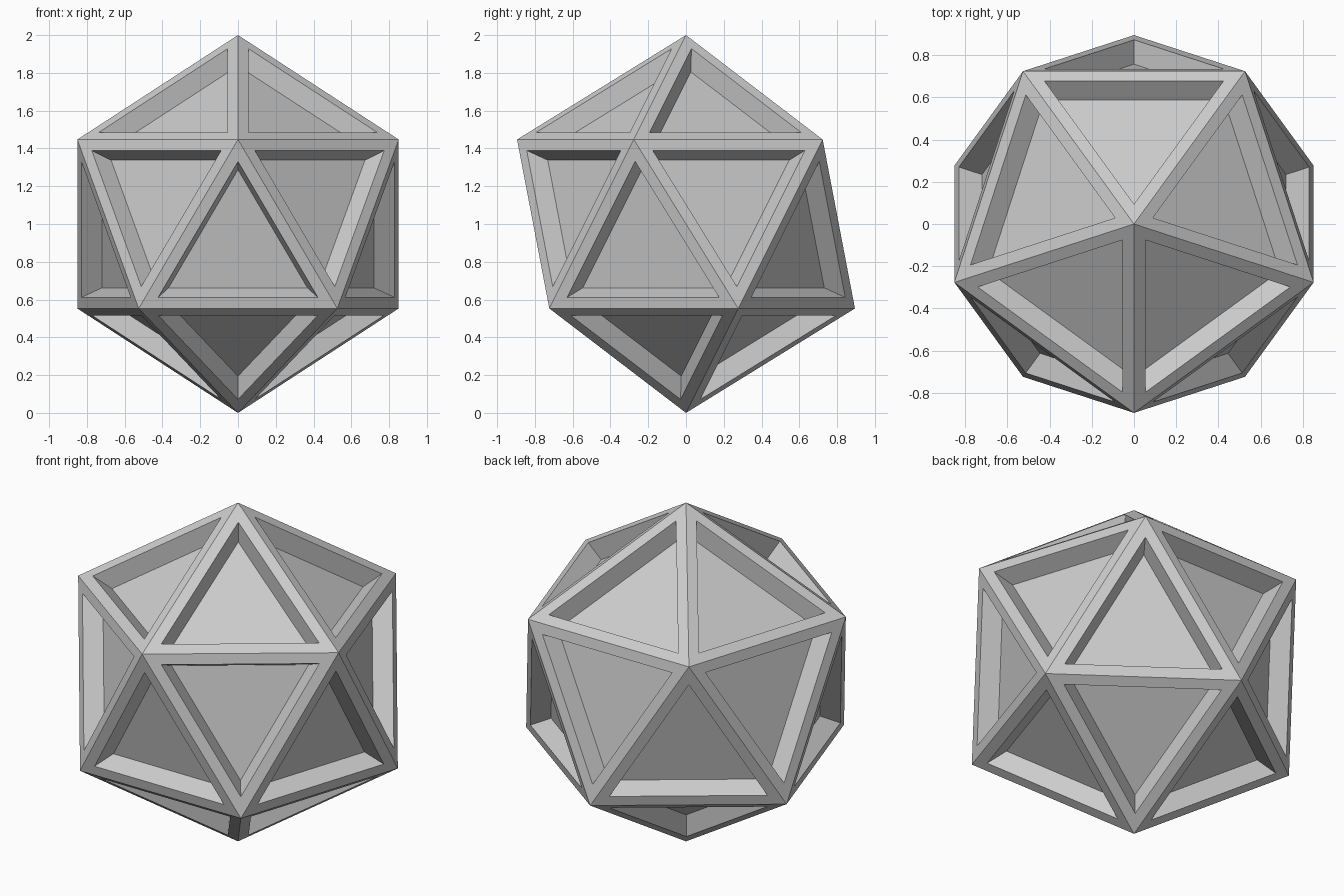
import bpy, bmesh, math
from mathutils import Matrix

if "Cube" in bpy.data.objects:
    bpy.data.objects.remove(bpy.data.objects["Cube"])

INRADIUS = 0.3035      # of one triangular face
RIM = 0.805            # size of the opening relative to the face
FLOOR = 0.868          # panel is the opening scaled towards the centre

# Icosahedron standing on a vertex, upper ring pointing to the front
bm = bmesh.new()
bmesh.ops.create_icosphere(bm, subdivisions=1, radius=1.0)
upper = [v for v in bm.verts if 0.2 < v.co.z < 0.7]
front = min(upper, key=lambda v: v.co.y).co
turn = -math.pi / 2 - math.atan2(front.y, front.x)
bmesh.ops.rotate(bm, verts=bm.verts, matrix=Matrix.Rotation(turn, 3, 'Z'))

# Flat border on every face
panels = list(bm.faces)
bmesh.ops.inset_individual(bm, faces=panels, thickness=INRADIUS * (1 - RIM),
                           use_even_offset=True)

# Recessed panels with sloping walls
bmesh.ops.inset_individual(bm, faces=panels,
                           thickness=INRADIUS * RIM * (1 - FLOOR),
                           depth=-0.7947 * (1 - FLOOR), use_even_offset=True)

bmesh.ops.translate(bm, verts=bm.verts, vec=(0, 0, 1))
mesh = bpy.data.meshes.new("panelled_icosahedron")
bm.to_mesh(mesh)
bm.free()
obj = bpy.data.objects.new("panelled_icosahedron", mesh)
bpy.context.collection.objects.link(obj)
